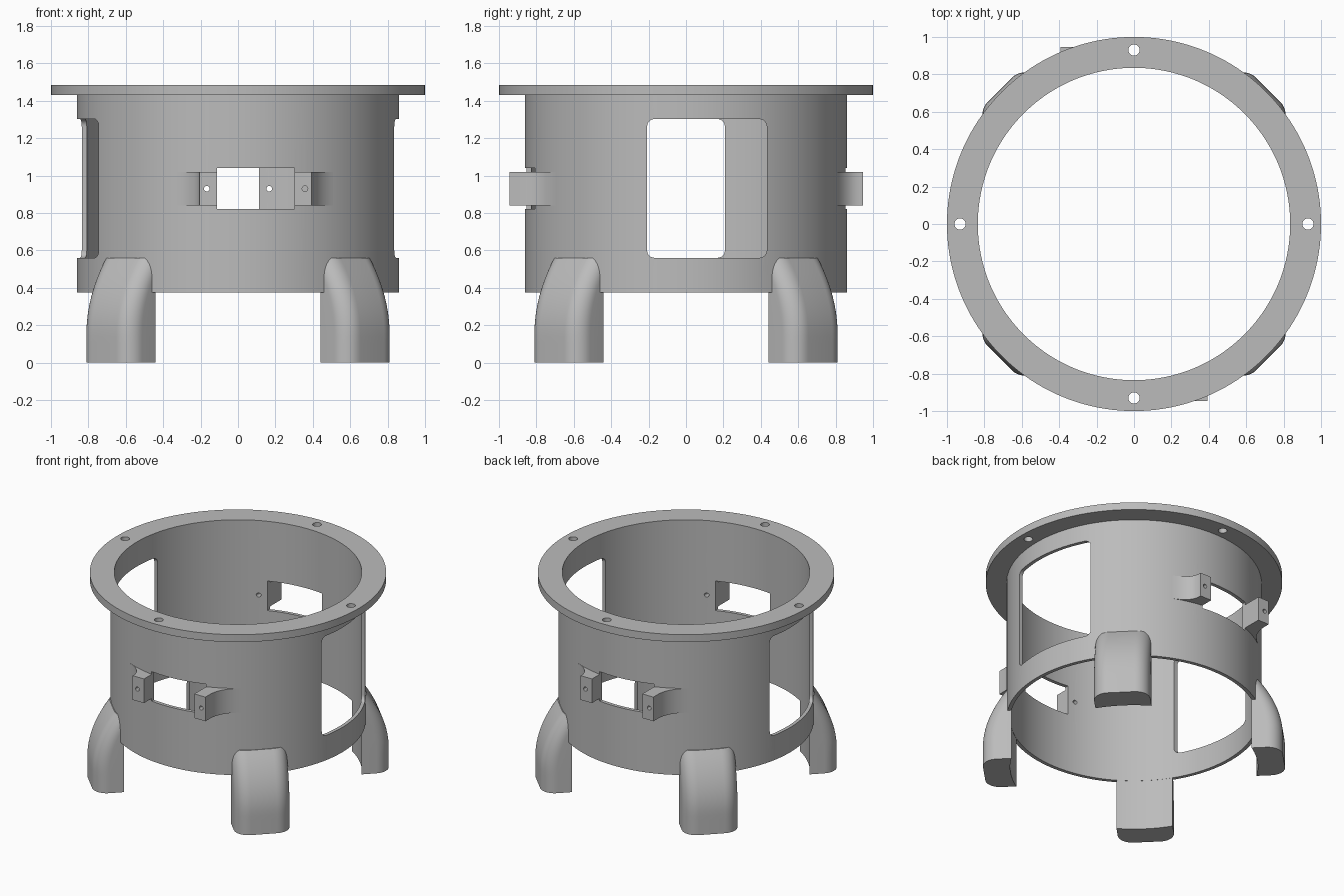
import bpy, bmesh, math
from mathutils import Matrix, Vector

if "Cube" in bpy.data.objects:
    bpy.data.objects.remove(bpy.data.objects["Cube"], do_unlink=True)

R_IN, R_OUT = 0.835, 0.861
BASE, FLANGE, TOP = 0.375, 1.43, 1.485

grey = bpy.data.materials.new("plain grey")
grey.use_nodes = True
grey.diffuse_color = (0.5, 0.5, 0.5, 1)
grey.node_tree.nodes["Principled BSDF"].inputs["Base Color"].default_value = (0.5, 0.5, 0.5, 1)


def finish(name, bm):
    bmesh.ops.recalc_face_normals(bm, faces=bm.faces)
    mesh = bpy.data.meshes.new(name)
    bm.to_mesh(mesh)
    bm.free()
    ob = bpy.data.objects.new(name, mesh)
    bpy.context.collection.objects.link(ob)
    mesh.materials.append(grey)
    return ob


def loft(bm, sections):
    """Skin closed sections of equal point count and cap the ends."""
    rings = [[bm.verts.new(p) for p in s] for s in sections]
    n = len(rings[0])
    for a, b in zip(rings, rings[1:]):
        for i in range(n):
            bm.faces.new((a[i], a[(i + 1) % n], b[(i + 1) % n], b[i]))
    bm.faces.new(rings[0][::-1])
    bm.faces.new(rings[-1])


def rounded_rect(u0, u1, v0, v1, r, steps=6):
    pts = []
    centres = ((u1 - r, v1 - r), (u0 + r, v1 - r), (u0 + r, v0 + r), (u1 - r, v0 + r))
    for k, (cu, cv) in enumerate(centres):
        for i in range(steps + 1):
            a = math.pi / 2 * (k + i / steps)
            pts.append((cu + r * math.cos(a), cv + r * math.sin(a)))
    return pts


def add_cylinder(bm, centre, radius, depth, axis="Z", segs=24):
    turn = Matrix.Rotation(math.pi / 2, 4, "X") if axis == "Y" else Matrix()
    bmesh.ops.create_cone(bm, cap_ends=True, segments=segs, radius1=radius, radius2=radius,
                          depth=depth, matrix=Matrix.Translation(centre) @ turn)


def cut(ob, cutter):
    mod = ob.modifiers.new("cut", "BOOLEAN")
    mod.operation = "DIFFERENCE"
    mod.solver = "EXACT"
    mod.object = cutter
    cutter.hide_render = True
    bpy.context.view_layer.objects.active = ob
    bpy.ops.object.modifier_apply(modifier=mod.name)


def smooth(ob):
    bpy.ops.object.select_all(action="DESELECT")
    ob.select_set(True)
    bpy.context.view_layer.objects.active = ob
    bpy.ops.object.shade_smooth_by_angle(angle=math.radians(30))


half_turn = Matrix.Rotation(math.pi, 4, "Z")

# Housing: turned wall with a flange at the top
bm = bmesh.new()
profile = [(R_IN, BASE), (R_OUT, BASE), (R_OUT, FLANGE), (1, FLANGE), (1, TOP), (R_IN, TOP)]
SEGS = 160
rings = []
for i in range(SEGS):
    a = 2 * math.pi * i / SEGS
    rings.append([bm.verts.new((r * math.cos(a), r * math.sin(a), z)) for r, z in profile])
for i in range(SEGS):
    a, b = rings[i], rings[(i + 1) % SEGS]
    for j in range(len(profile)):
        k = (j + 1) % len(profile)
        bm.faces.new((a[j], b[j], b[k], a[k]))
housing = finish("housing", bm)

# Openings: side windows, small windows and bolt holes
HOLES_X = (-0.167, 0.358)
bm = bmesh.new()
window = rounded_rect(-0.208, 0.432, 0.56, 1.302, 0.04)
loft(bm, [[(x, y, z) for y, z in window] for x in (0.5, 0.95)])
slot = [(-0.113, 0.82), (0.302, 0.82), (0.302, 1.04), (-0.113, 1.04)]
loft(bm, [[(x, y, z) for x, z in slot] for y in (-0.95, -0.6)])
for x in HOLES_X:
    add_cylinder(bm, (x, -0.8, 0.93), 0.015, 0.4, "Y")
add_cylinder(bm, (0.93, 0, 1.45), 0.03, 0.2)
add_cylinder(bm, (0, 0.93, 1.45), 0.03, 0.2)
both = bmesh.ops.duplicate(bm, geom=bm.verts[:] + bm.edges[:] + bm.faces[:])
bmesh.ops.transform(bm, matrix=half_turn,
                    verts=[v for v in both["geom"] if isinstance(v, bmesh.types.BMVert)])
openings = finish("openings_cutter", bm)
cut(housing, openings)
bpy.data.objects.remove(openings, do_unlink=True)
smooth(housing)


# Hinge brackets: blocks whose outer side sweeps back into the wall
def bracket(name, inner, outer, sweep_start, tail, hole_x, turn):
    wall = lambda x, r: Vector((x, -math.sqrt(r * r - x * x)))
    start, end = Vector((outer, sweep_start)), wall(tail, R_OUT)
    slope = tail / -end.y
    ctrl = Vector((outer, end.y + (outer - tail) * slope))
    pts = [Vector((inner, -0.945)), Vector((outer, -0.945))]
    for i in range(13):
        t = i / 12
        pts.append(start * (1 - t) ** 2 + ctrl * 2 * t * (1 - t) + end * t * t)
    for i in range(9):
        pts.append(wall(tail + (inner - tail) * i / 8, 0.845))
    bm = bmesh.new()
    loft(bm, [[(p.x, p.y, z) for p in pts] for z in (0.84, 1.02)])
    ob = finish(name, bm)
    bm = bmesh.new()
    add_cylinder(bm, (hole_x, -0.9, 0.93), 0.015, 0.4, "Y")
    drill = finish("drill", bm)
    cut(ob, drill)
    bpy.data.objects.remove(drill, do_unlink=True)
    ob.data.transform(turn)
    smooth(ob)


for side, turn in (("front", Matrix()), ("back", half_turn)):
    bracket(side + "_bracket_near", -0.113, -0.206, -0.935, -0.33, HOLES_X[0], turn)
    bracket(side + "_bracket_far", 0.302, 0.393, -0.9, 0.508, HOLES_X[1], turn)

# Legs: rounded section drawn inwards towards the top, hollowed to the bore
bm = bmesh.new()
sections = []
for i in range(17):
    z = 0.56 * i / 16
    reach = 1.015 - 0.9 * max(0, z - 0.15) ** 2
    arch = [p for p in rounded_rect(0.5, reach, -0.19, 0.19, 0.1, 10)]
    sections.append([(max(u, 0.6), v, z) for u, v in arch])
loft(bm, sections)
leg = finish("leg_1", bm)
bm = bmesh.new()
add_cylinder(bm, (0, 0, 0.3), R_IN + 0.001, 1.2, segs=SEGS)
bore = finish("bore_cutter", bm)
cut(leg, bore)
bpy.data.objects.remove(bore, do_unlink=True)
smooth(leg)
for i in range(4):
    part = leg if i == 0 else leg.copy()
    if i:
        part.name = f"leg_{i + 1}"
        bpy.context.collection.objects.link(part)
    part.rotation_euler.z = math.radians(45 + 90 * i)
